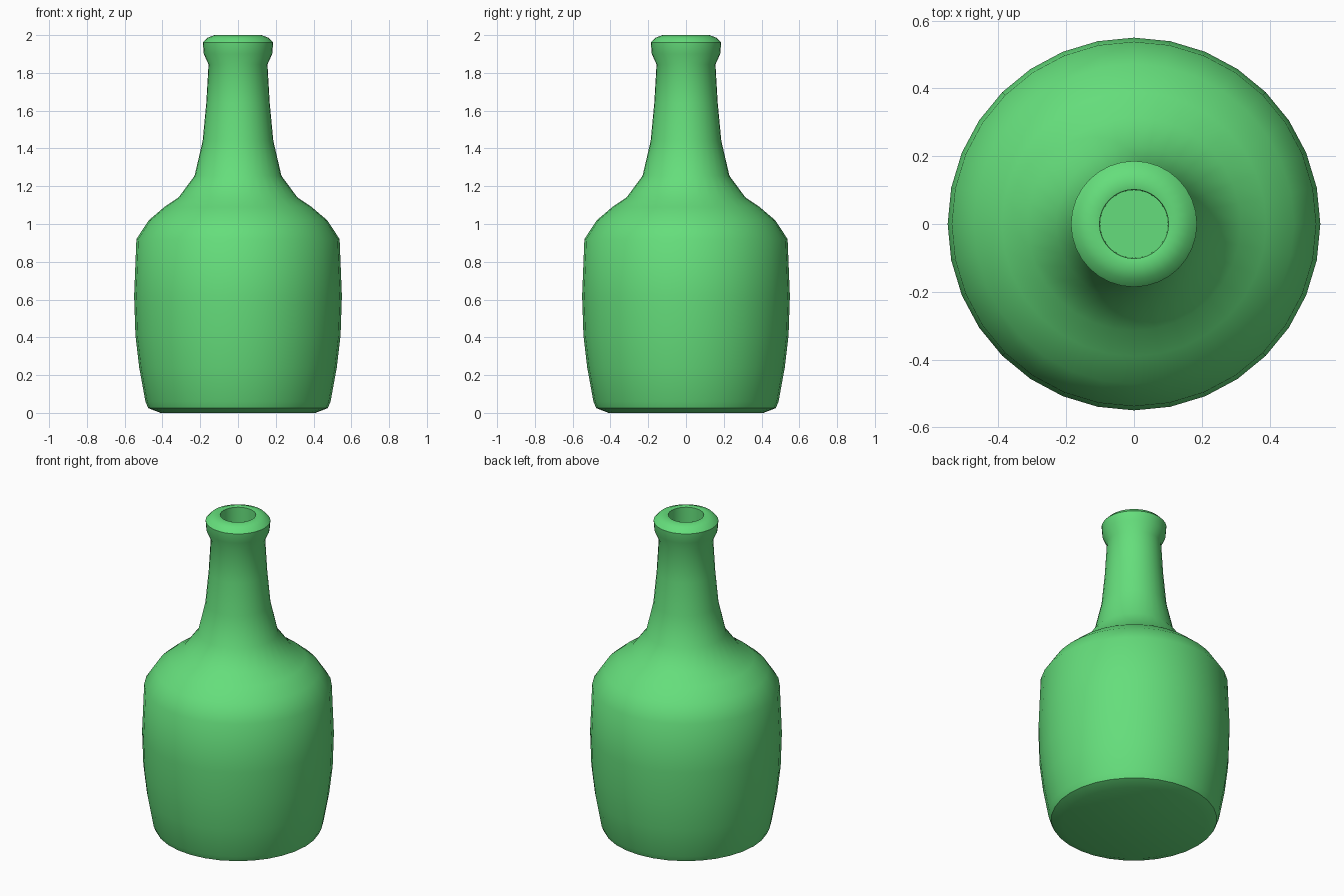
import bpy, bmesh, math

if "Cube" in bpy.data.objects:
    bpy.data.objects.remove(bpy.data.objects["Cube"])

SEGMENTS = 32

glass = bpy.data.materials.new("bottle green")
glass.diffuse_color = (0.13, 0.73, 0.20, 1.0)
glass.use_nodes = True
glass.node_tree.nodes["Principled BSDF"].inputs["Base Color"].default_value = glass.diffuse_color

# Outline (radius, height) from the base edge, up the outside, over the lip, into the mouth
profile = [
    (0.41, 0.0), (0.475, 0.025), (0.49, 0.06),                 # rounded base
    (0.523, 0.24), (0.543, 0.41), (0.55, 0.62), (0.538, 0.92),  # body
    (0.472, 1.02), (0.39, 1.09), (0.315, 1.14), (0.23, 1.255),  # shoulder
    (0.187, 1.44), (0.168, 1.64), (0.156, 1.845),              # neck
    (0.181, 1.90), (0.186, 1.96), (0.163, 1.985), (0.125, 2.0),  # lip
    (0.102, 1.995), (0.10, 1.70),                              # mouth
]

bm = bmesh.new()
rings = []
for r, z in profile:
    rings.append([bm.verts.new((r * math.cos(2 * math.pi * i / SEGMENTS),
                                r * math.sin(2 * math.pi * i / SEGMENTS), z))
                  for i in range(SEGMENTS)])
for lower, upper in zip(rings, rings[1:]):
    for i in range(SEGMENTS):
        j = (i + 1) % SEGMENTS
        bm.faces.new((lower[i], lower[j], upper[j], upper[i]))

# Base and floor of the mouth
bm.faces.new(list(reversed(rings[0])))
bm.faces.new(rings[-1])
bmesh.ops.recalc_face_normals(bm, faces=bm.faces)

mesh = bpy.data.meshes.new("bottle")
bm.to_mesh(mesh)
bm.free()
mesh.materials.append(glass)
bottle = bpy.data.objects.new("bottle", mesh)
bpy.context.collection.objects.link(bottle)

bpy.context.view_layer.objects.active = bottle
bottle.select_set(True)
bpy.ops.object.shade_smooth_by_angle(angle=math.radians(38))
